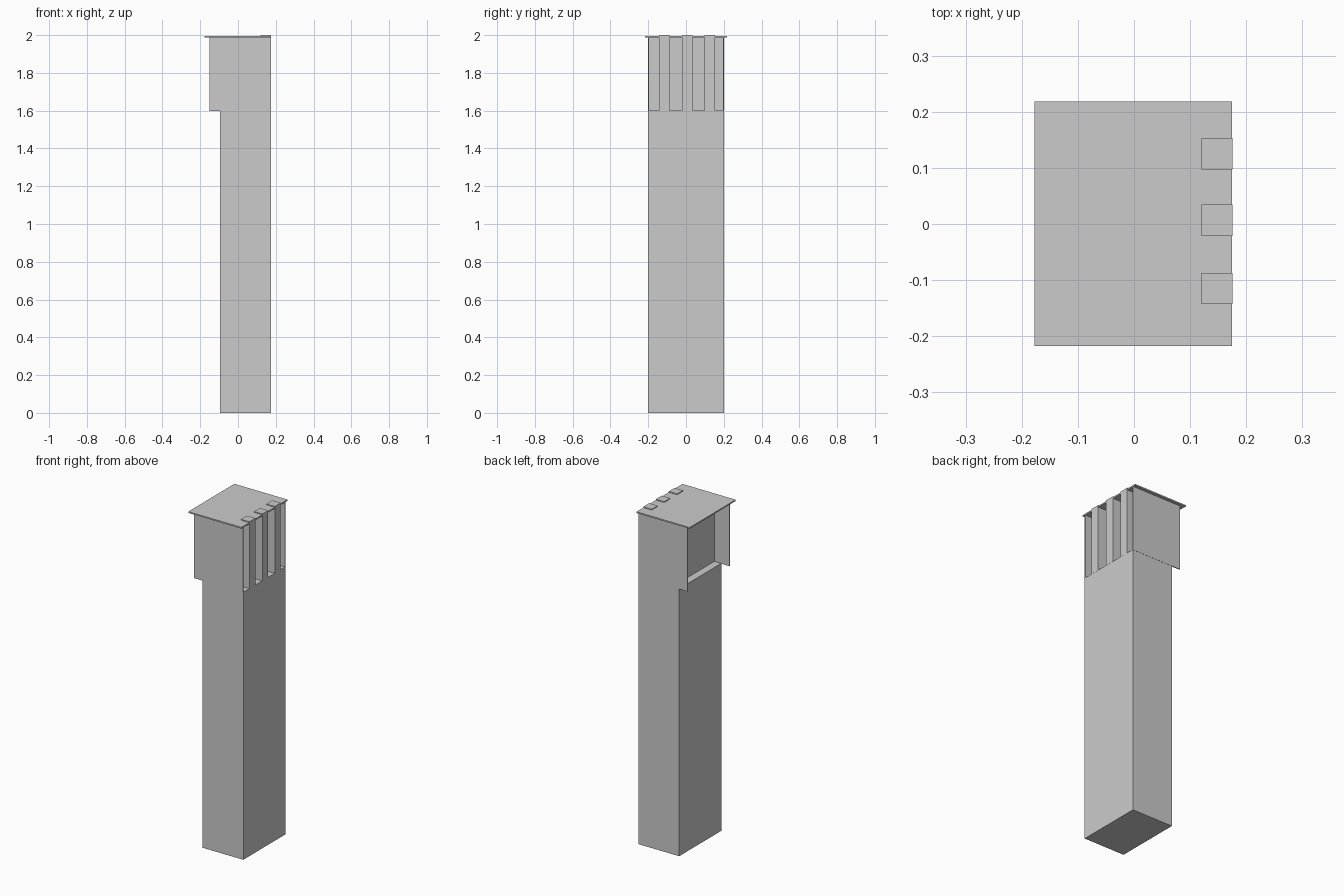
import bpy

if "Cube" in bpy.data.objects:
    bpy.data.objects.remove(bpy.data.objects["Cube"])


def box(name, x, y, z):
    """Axis-aligned box from (min, max) pairs."""
    bpy.ops.mesh.primitive_cube_add(size=1, location=[(a + b) / 2 for a, b in (x, y, z)])
    ob = bpy.context.object
    ob.name = name
    ob.scale = [b - a for a, b in (x, y, z)]
    bpy.ops.object.transform_apply(location=False, rotation=False, scale=True)
    return ob


# Main shaft
box("shaft", (-0.095, 0.175), (-0.2, 0.2), (0, 1.6))

# Thin side panels of the open head
for name, y in (("front_panel", (-0.201, -0.196)), ("back_panel", (0.196, 0.201))):
    box(name, (-0.15, 0.174), y, (1.598, 1.988))

# Inner dividing wall
box("inner_wall", (-0.05, -0.042), (-0.196, 0.196), (1.6, 1.988))

# Roof plate
box("roof_plate", (-0.177, 0.175), (-0.217, 0.218), (1.987, 1.995))

# Vertical bars that poke through the roof
for i, y in enumerate((-0.115, 0.007, 0.125)):
    box(f"bar_{i + 1}", (0.12, 0.1755), (y - 0.028, y + 0.028), (1.6, 2.0))
